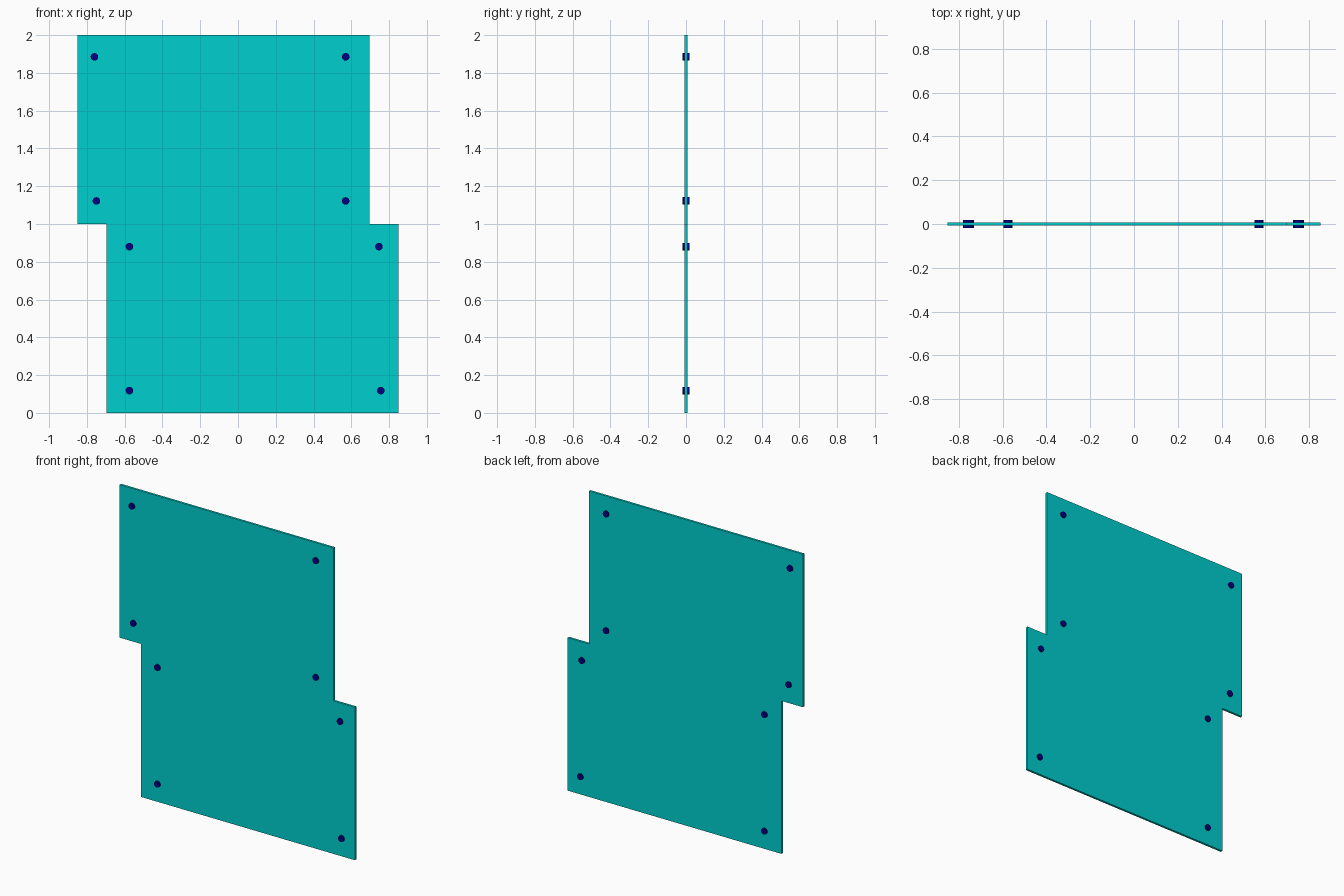
import bpy, bmesh, math

if "Cube" in bpy.data.objects:
    bpy.data.objects.remove(bpy.data.objects["Cube"])


def material(name, color):
    m = bpy.data.materials.new(name)
    m.diffuse_color = color
    m.use_nodes = True
    m.node_tree.nodes["Principled BSDF"].inputs["Base Color"].default_value = m.diffuse_color
    return m


teal = material("panel_teal", (0.0, 0.62, 0.62, 1))
navy = material("pin_navy", (0.0, 0.0, 0.25, 1))

# Stepped panel: two offset boards in one outline, extruded through y
HALF = 0.0075
outline = [(-0.695, 0), (0.85, 0), (0.85, 1), (0.695, 1),
           (0.695, 2), (-0.85, 2), (-0.85, 1), (-0.695, 1)]
bm = bmesh.new()
face = bm.faces.new([bm.verts.new((x, -HALF, z)) for x, z in outline])
ext = bmesh.ops.extrude_face_region(bm, geom=[face], use_keep_orig=True)
bmesh.ops.translate(bm, vec=(0, 2 * HALF, 0),
                    verts=[v for v in ext["geom"] if isinstance(v, bmesh.types.BMVert)])
bmesh.ops.recalc_face_normals(bm, faces=bm.faces)
mesh = bpy.data.meshes.new("stepped_panel")
bm.to_mesh(mesh)
bm.free()
mesh.materials.append(teal)
bpy.context.collection.objects.link(bpy.data.objects.new("stepped_panel", mesh))

# Round pins passing through the corners of both boards
pins = [(-0.76, 1.885), (0.57, 1.885), (-0.75, 1.122), (0.57, 1.122),
        (-0.575, 0.88), (0.746, 0.88), (-0.575, 0.118), (0.756, 0.118)]
for i, (x, z) in enumerate(pins):
    bpy.ops.mesh.primitive_cylinder_add(vertices=24, radius=0.02, depth=0.036,
                                        location=(x, 0, z),
                                        rotation=(math.pi / 2, 0, 0))
    pin = bpy.context.object
    pin.name = f"pin_{i + 1}"
    pin.data.materials.append(navy)
    bpy.ops.object.shade_smooth_by_angle()
